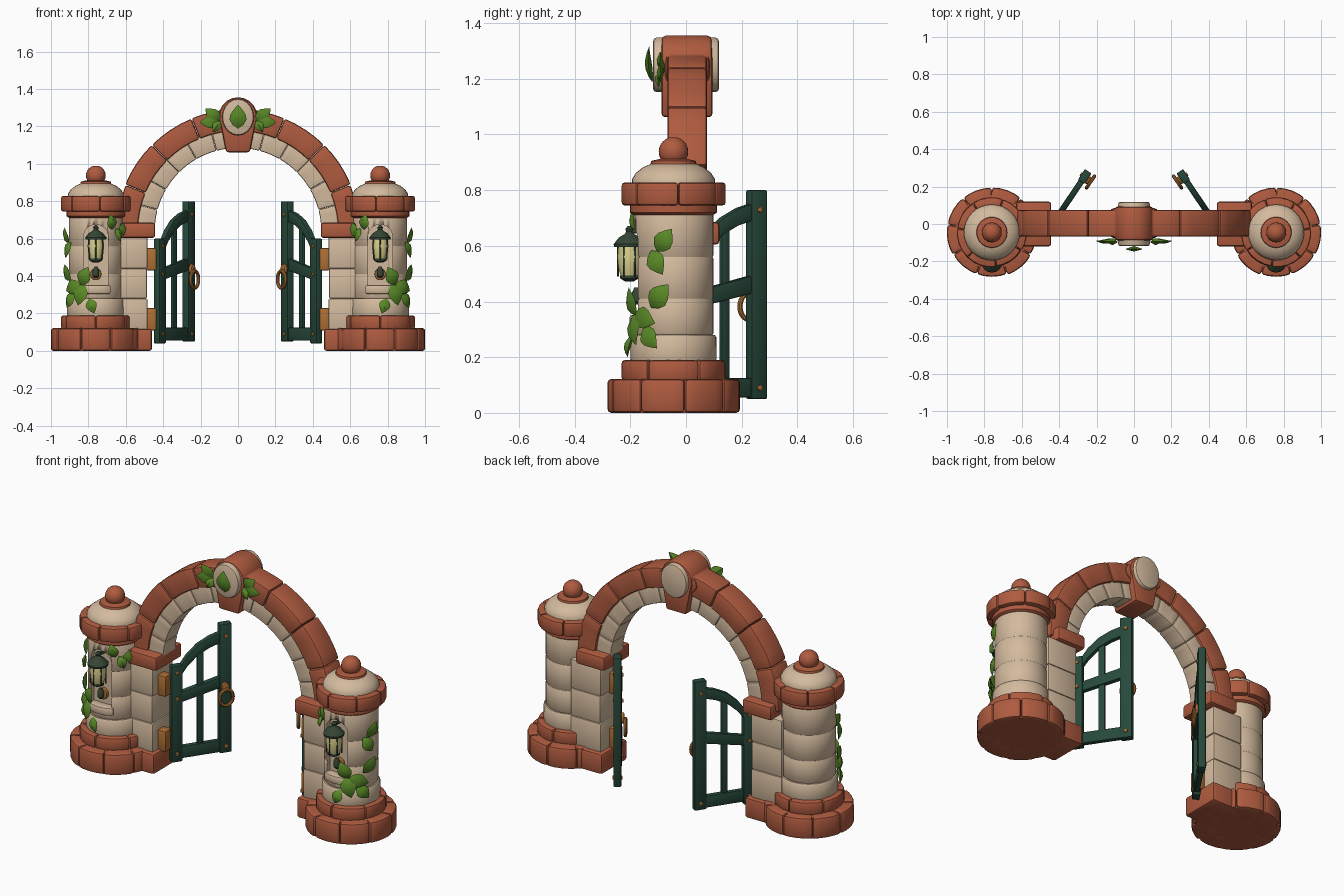
import bpy, bmesh, math, random
from mathutils import Matrix, Vector

if "Cube" in bpy.data.objects:
    bpy.data.objects.remove(bpy.data.objects["Cube"])

random.seed(3)
CX, CY, ZC = -0.76, -0.045, 0.64          # left pillar axis, arch centre height


def material(name, rgb):
    m = bpy.data.materials.new(name)
    m.diffuse_color = (*rgb, 1)
    m.use_nodes = True
    m.node_tree.nodes["Principled BSDF"].inputs["Base Color"].default_value = m.diffuse_color
    return m


TERRA = material("terracotta", (0.43, 0.105, 0.05))
STONE = material("cream stone", (0.65, 0.49, 0.34))
WOOD = material("dark green wood", (0.02, 0.065, 0.042))
LEAF = material("leaf green", (0.10, 0.25, 0.02))
BRONZE = material("bronze", (0.42, 0.16, 0.035))
GLASS = material("lamp glass", (0.72, 0.65, 0.27))
METAL = material("lantern metal", (0.035, 0.06, 0.035))


def finish(bm, name, mat, bevel=0.0, mirror=True, matrix=None):
    """Clean, bevel, shade and link a mesh; mirror it to the right side."""
    bmesh.ops.remove_doubles(bm, verts=bm.verts, dist=1e-5)
    bmesh.ops.recalc_face_normals(bm, faces=bm.faces)
    if bevel:
        edges = [e for e in bm.edges if len(e.link_faces) == 2 and e.calc_face_angle() > 0.6]
        bmesh.ops.bevel(bm, geom=edges, offset=bevel, segments=2, profile=0.5,
                        affect='EDGES', clamp_overlap=True)
    if matrix:
        bm.transform(matrix)
    me = bpy.data.meshes.new(name)
    bm.to_mesh(me)
    bm.free()
    me.materials.append(mat)
    me.shade_smooth()
    me.set_sharp_from_angle(angle=math.radians(38))
    ob = bpy.data.objects.new(name, me)
    bpy.context.collection.objects.link(ob)
    if mirror:
        ob.modifiers.new("mirror", 'MIRROR').use_mirror_merge = False
    return ob


def skin(bm, rings, closed_ends=False):
    """Join equal-length closed rings of points into a surface."""
    vs = [[bm.verts.new(p) for p in r] for r in rings]
    n = len(vs[0])
    for a, b in zip(vs, vs[1:]):
        for i in range(n):
            bm.faces.new((a[i], a[(i + 1) % n], b[(i + 1) % n], b[i]))
    if closed_ends:
        bm.faces.new(vs[0])
        bm.faces.new(vs[-1])


def lathe(name, profile, mat, cx=CX, cy=CY, n=32):
    bm = bmesh.new()
    ang = [2 * math.pi * i / n for i in range(n)]
    prof = [(0, profile[0][1])] + profile + [(0, profile[-1][1])]
    skin(bm, [[(cx + r * math.cos(a), cy + r * math.sin(a), z) for a in ang] for r, z in prof])
    bmesh.ops.dissolve_degenerate(bm, edges=bm.edges, dist=1e-6)
    return finish(bm, name, mat)


def on_pillar(r, a, h):
    return (CX + r * math.cos(a), CY + r * math.sin(a), h)


def on_arch(r, a, h):
    return (r * math.cos(a), h, ZC + r * math.sin(a))


def blocks(name, r0, r1, h0, h1, a0, a1, n, mat, place, bevel=0.01):
    """A ring of n curved, rounded stones."""
    bm = bmesh.new()
    for i in range(n):
        s = math.radians(a0 + (a1 - a0) * i / n)
        e = math.radians(a0 + (a1 - a0) * (i + 1) / n)
        j = random.uniform(-0.003, 0.003)
        skin(bm, [[place(r, s + (e - s) * (0.004 + 0.992 * k / 4), h) for r, h in
                   ((r0, h0), (r1 + j, h0), (r1 + j, h1), (r0, h1))] for k in range(5)], True)
    return finish(bm, name, mat, bevel)


def prism(name, pts, y0, y1, mat, bevel=0.008, mirror=True, matrix=None):
    """Extrude an (x, z) outline along y."""
    bm = bmesh.new()
    skin(bm, [[(x, y, z) for x, z in pts] for y in (y0, y1)], True)
    return finish(bm, name, mat, bevel, mirror, matrix)


def box(x0, x1, z0, z1):
    return [(x0, z0), (x1, z0), (x1, z1), (x0, z1)]


def ellipse(rx, rz, z, n=20, x=0.0):
    return [(x + rx * math.cos(2 * math.pi * i / n), z + rz * math.sin(2 * math.pi * i / n)) for i in range(n)]


# Pillar base
lathe("base_core", [(0.225, 0.0), (0.225, 0.11), (0.17, 0.12), (0.17, 0.18)], TERRA)
blocks("base_lower", 0.1, 0.24, 0, 0.122, 10, 370, 9, TERRA, on_pillar, 0.014)
blocks("base_upper", 0.1, 0.186, 0.115, 0.19, 30, 390, 6, TERRA, on_pillar, 0.012)
prism("base_jamb", box(-0.66, -0.46, 0, 0.118), -0.12, 0.12, TERRA, 0.014)

# Pillar shaft with course grooves and an arched niche
shaft_profile = [(0.15, 0.18), (0.155, 0.195), (0.154, 0.272), (0.148, 0.28)]
for z0, z1 in ((0.28, 0.41), (0.41, 0.56), (0.56, 0.735)):
    shaft_profile += [(0.140, z0 + 0.001), (0.1435, z0 + 0.006), (0.1435, z1 - 0.006), (0.140, z1 - 0.001)]
shaft = lathe("pillar_shaft", shaft_profile, STONE, n=48)
arc = [(CX + 0.066 * math.cos(math.pi * i / 12), 0.61 + 0.066 * math.sin(math.pi * i / 12)) for i in range(13)]
cutter = prism("niche_cutter", [(CX - 0.066, 0.35), (CX + 0.066, 0.35)] + arc, -0.3, -0.145, STONE, 0, False)
cutter.hide_render = True
cutter.hide_set(True)
cut = shaft.modifiers.new("niche", 'BOOLEAN')
cut.operation, cut.object, cut.solver = 'DIFFERENCE', cutter, 'EXACT'
shaft.modifiers.move(1, 0)
blocks("niche_sill", 0.1, 0.16, 0.305, 0.352, -122, -58, 1, STONE, on_pillar, 0.01)

# Pillar cap and finial
lathe("cap_lip", [(0.142, 0.71), (0.157, 0.72), (0.157, 0.76)], TERRA)
blocks("cap_ring", 0.05, 0.186, 0.745, 0.828, 20, 380, 7, TERRA, on_pillar, 0.016)
lathe("cap_dome", [(0.15, 0.82), (0.149, 0.84), (0.135, 0.862), (0.11, 0.882), (0.075, 0.897)], STONE)
lathe("finial_ring", [(0.076, 0.885), (0.083, 0.892), (0.08, 0.905), (0.05, 0.912)], TERRA)
lathe("finial_ball", [(0.053 * math.sin(math.pi * i / 12), 0.938 - 0.053 * math.cos(math.pi * i / 12))
                      for i in range(1, 12)], TERRA, n=24)

# Jamb piers and imposts
for i, (z0, z1) in enumerate(((0.11, 0.28), (0.28, 0.44), (0.44, 0.61))):
    prism(f"jamb_stone_{i}", box(-0.68, -0.484 - 0.003 * (i % 2), z0, z1), -0.093, 0.093, STONE)
prism("impost", box(-0.63, -0.443, 0.604, 0.686), -0.12, 0.12, TERRA, 0.014)

# Arch rings
blocks("arch_inner", 0.445, 0.56, -0.056, 0.06, 90, 180, 6, STONE, on_arch, 0.007)
blocks("arch_outer", 0.535, 0.65, -0.067, 0.075, 90, 180, 4, TERRA, on_arch, 0.012)

# Keystone and medallion
prism("keystone", [(-0.064, 1.062), (0.064, 1.062), (0.1, 1.25), (-0.1, 1.25)], -0.088, 0.095, TERRA, 0.013, False)
prism("keystone_drum", ellipse(0.104, 0.106, 1.25), -0.09, 0.095, TERRA, 0.02, False)
prism("keystone_shoulder", ellipse(0.128, 0.075, 1.24), -0.075, 0.085, TERRA, 0.02, False)
prism("medallion", ellipse(0.085, 0.098, 1.25), -0.118, 0.118, STONE, 0.012, False)

# Gate leaf, built flat then swung open on its hinge
SWING = Matrix.Translation((-0.435, 0, 0)) @ Matrix.Rotation(math.radians(56), 4, 'Z')
top = [(0.04, 0.575), (0.09, 0.645), (0.15, 0.7), (0.22, 0.735), (0.29, 0.755)]
gate = {
    "gate_hinge_stile": (box(0, 0.062, 0.04, 0.6), 0.02),
    "gate_free_stile": (box(0.272, 0.34, 0.05, 0.8), 0.021),
    "gate_bottom_rail": (box(0.05, 0.285, 0.055, 0.125), 0.015),
    "gate_middle_rail": ([(0.05, 0.38), (0.285, 0.43), (0.285, 0.495), (0.05, 0.44)], 0.016),
    "gate_top_rail": (top + [(u, z - 0.062) for u, z in reversed(top)], 0.016),
    "gate_bar": (box(0.148, 0.184, 0.1, 0.68), 0.01),
}
for name, (pts, t) in gate.items():
    prism(name, pts, -t, t, WOOD, 0.006, True, SWING)

# Gate fittings: studs, ring handle, hinges
for i, (u, z) in enumerate(((0.03, 0.09), (0.03, 0.41), (0.03, 0.56), (0.306, 0.09), (0.306, 0.73))):
    prism(f"gate_stud_{i}", ellipse(0.011, 0.011, z, 8, u), -0.027, 0.027, BRONZE, 0.003, True, SWING)
prism("handle_plate", ellipse(0.022, 0.03, 0.435, 12, 0.3), -0.036, -0.015, BRONZE, 0.005, True, SWING)
bm = bmesh.new()
skin(bm, [[(0.3 + (0.038 + 0.0095 * math.cos(q)) * math.cos(p), -0.042 + 0.0095 * math.sin(q),
            0.382 + (0.046 + 0.0095 * math.cos(q)) * math.sin(p))
           for q in [k * math.pi / 4 for k in range(8)]] for p in [k * math.pi / 12 for k in range(25)]])
finish(bm, "handle_ring", BRONZE, 0, True, SWING)
for i, z in enumerate((0.11, 0.43)):
    prism(f"hinge_{i}", box(-0.49, -0.436, z, z + 0.12), -0.045, 0.015, BRONZE, 0.008)

# Lantern hanging in the niche
LY = -0.203
lathe("lantern_glass", [(0.03, 0.49), (0.04, 0.52), (0.044, 0.56), (0.04, 0.605)], GLASS, cy=LY, n=12)
lathe("lantern_roof", [(0.055, 0.595), (0.057, 0.606), (0.038, 0.63), (0.018, 0.642), (0.012, 0.65),
                       (0.015, 0.66), (0.006, 0.672)], METAL, cy=LY, n=16)
lathe("lantern_foot", [(0.014, 0.472), (0.033, 0.482), (0.034, 0.494)], METAL, cy=LY, n=16)
for i in range(6):
    a = math.radians(60 * i + 30)
    px, py = CX + 0.041 * math.cos(a), LY + 0.041 * math.sin(a)
    lathe(f"lantern_bar_{i}", [(0.004, 0.49), (0.004, 0.605)], METAL, px, py, 6)
prism("lantern_arm", box(CX - 0.008, CX + 0.008, 0.645, 0.662), LY, -0.13, METAL, 0.003)
prism("niche_plate", ellipse(0.03, 0.032, 0.41, 14, CX), -0.165, -0.14, BRONZE, 0.005)
lathe("niche_knob", [(0.008, 0.39), (0.017, 0.4), (0.017, 0.43), (0.008, 0.45)], METAL, cy=-0.178, n=12)


def leaf(name, pos, theta, roll, length, half, mirror=True):
    """Pointed leaf with a raised midrib, facing out at angle theta from the front."""
    n = Vector((math.sin(theta), -math.cos(theta), 0))
    side = Vector((math.cos(theta), math.sin(theta), 0))
    d = Vector((0, 0, 1)) * math.cos(roll) + side * math.sin(roll)
    s = d.cross(n)
    rings = []
    for t, w in ((0, 0), (0.15, 0.6), (0.38, 1), (0.6, 0.88), (0.82, 0.45), (1, 0)):
        c = Vector(pos) + d * (t - 0.5) * length + n * (0.04 * t * (1.3 - t))
        h = w * half
        rings.append([c - s * h, c + n * w * 0.012, c + s * h, c - n * w * 0.014])
    bm = bmesh.new()
    skin(bm, rings)
    bmesh.ops.dissolve_degenerate(bm, edges=bm.edges, dist=1e-6)
    finish(bm, name, LEAF, 0, mirror)


# Ivy on the pillars: angle from front, height, roll, length
ivy = ((31, 0.69, -15, 0.085), (68, 0.65, 100, 0.1), (48, 0.62, 160, 0.075), (-78, 0.62, -35, 0.1),
       (-68, 0.54, -150, 0.1), (-72, 0.42, -40, 0.11), (-50, 0.34, -110, 0.11), (-22, 0.4, 25, 0.11),
       (-30, 0.30, -165, 0.12), (-8, 0.24, 160, 0.085), (-58, 0.27, -140, 0.1))
for i, (deg, z, roll, size) in enumerate(ivy):
    a = math.radians(deg)
    leaf(f"ivy_leaf_{i}", (CX + 0.152 * math.sin(a), CY - 0.152 * math.cos(a), z), a,
         math.radians(roll), size, size * 0.36)

# Leaves on the keystone
leaf("medallion_leaf", (0, -0.12, 1.252), 0, 0, 0.13, 0.046, False)
leaf("keystone_leaf_upper", (-0.135, -0.078, 1.262), 0, math.radians(-50), 0.105, 0.036)
leaf("keystone_leaf_lower", (-0.15, -0.078, 1.225), 0, math.radians(-95), 0.11, 0.036)
leaf("keystone_leaf_small", (-0.115, -0.085, 1.2), 0, math.radians(-150), 0.07, 0.025)
